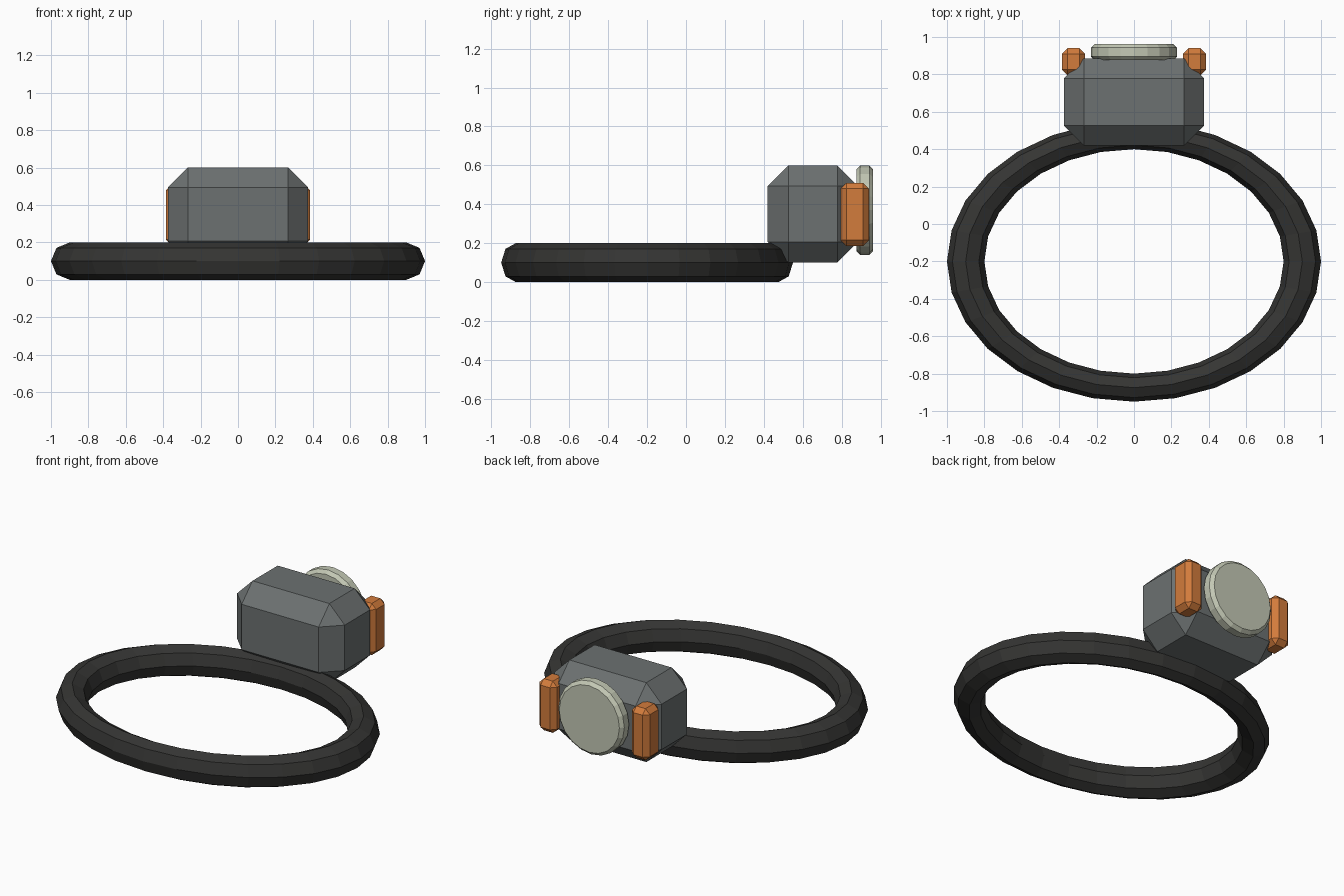
import bpy
from math import pi

if "Cube" in bpy.data.objects:
    bpy.data.objects.remove(bpy.data.objects["Cube"])


def paint(obj, name, color):
    mat = bpy.data.materials.get(name) or bpy.data.materials.new(name)
    mat.diffuse_color = (*color, 1)
    mat.use_nodes = True
    mat.node_tree.nodes["Principled BSDF"].inputs["Base Color"].default_value = mat.diffuse_color
    obj.data.materials.append(mat)


def finish(obj, name, width, limit=30):
    # flat one-segment chamfer on the sharp edges
    obj.name = name
    bpy.ops.object.transform_apply(location=False, rotation=True, scale=True)
    mod = obj.modifiers.new("chamfer", 'BEVEL')
    mod.width = width
    mod.segments = 1
    mod.limit_method = 'ANGLE'
    mod.angle_limit = limit * pi / 180
    return obj


def chamfered_box(name, lo, hi, width):
    bpy.ops.mesh.primitive_cube_add(
        size=1, location=[(a + b) / 2 for a, b in zip(lo, hi)])
    obj = bpy.context.object
    obj.scale = [b - a for a, b in zip(lo, hi)]
    return finish(obj, name, width)


# Oval head band
bpy.ops.mesh.primitive_torus_add(major_radius=0.9, minor_radius=0.1,
                                 major_segments=28, minor_segments=8,
                                 location=(0, -0.2, 0.1))
band = bpy.context.object
band.name = "head_band"
band.scale.y = 0.75
paint(band, "dark_rubber", (0.035, 0.035, 0.033))

# Lamp housing
housing = chamfered_box("lamp_housing", (-0.375, 0.42, 0.1),
                        (0.375, 0.885, 0.6), 0.107)
paint(housing, "housing_grey", (0.15, 0.165, 0.165))

# Round lens on the back face
bpy.ops.mesh.primitive_cylinder_add(vertices=20, radius=0.23, depth=0.087,
                                    location=(0, 0.919, 0.37),
                                    rotation=(pi / 2, 0, 0))
lens = finish(bpy.context.object, "lens", 0.02, 40)
paint(lens, "lens_glass", (0.55, 0.58, 0.46))

# Side clips
for side, label in ((-1, "left"), (1, "right")):
    x = side * 0.323
    clip = chamfered_box(f"{label}_clip", (x - 0.062, 0.795, 0.185),
                         (x + 0.062, 0.94, 0.51), 0.03)
    paint(clip, "clip_orange", (0.65, 0.2, 0.045))
